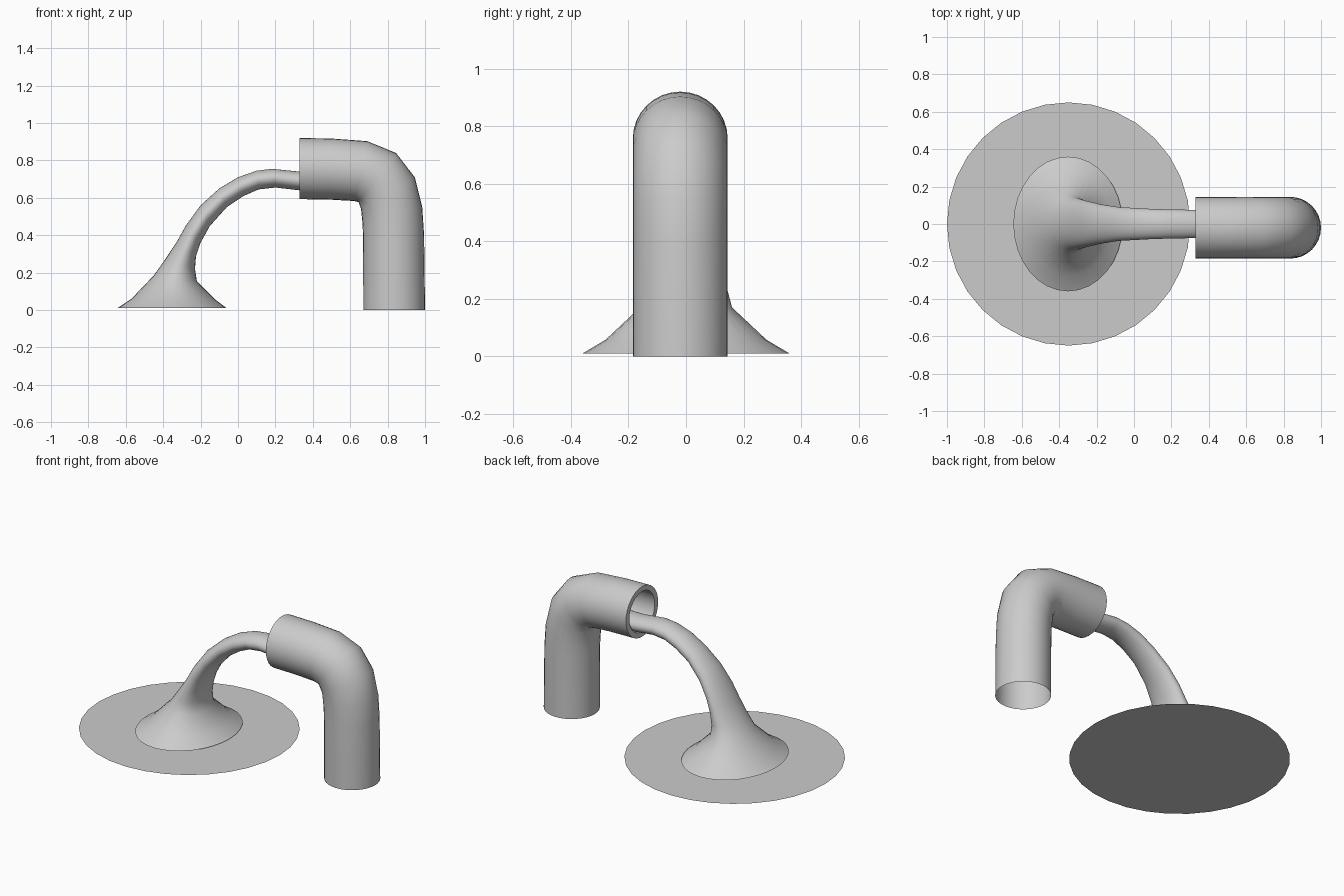
import bpy, bmesh, math
from mathutils import Vector


def loft(name, rings, y, sides=32, cap_start=False):
    """Skin elliptical rings; each ring = (x1, z1, x2, z2, half width in y)."""
    bm = bmesh.new()
    loops = []
    for x1, z1, x2, z2, w in rings:
        a, b = Vector((x1, y, z1)), Vector((x2, y, z2))
        mid, half = (a + b) / 2, (a - b) / 2
        loop = []
        for i in range(sides):
            t = 2 * math.pi * i / sides
            loop.append(bm.verts.new(mid + half * math.cos(t) + Vector((0, w * math.sin(t), 0))))
        loops.append(loop)
    for p, q in zip(loops, loops[1:]):
        for i in range(sides):
            j = (i + 1) % sides
            bm.faces.new((p[i], p[j], q[j], q[i]))
    if cap_start:
        bm.faces.new(loops[0])
    bmesh.ops.recalc_face_normals(bm, faces=bm.faces)
    mesh = bpy.data.meshes.new(name)
    bm.to_mesh(mesh)
    bm.free()
    obj = bpy.data.objects.new(name, mesh)
    bpy.context.collection.objects.link(obj)
    bpy.context.view_layer.objects.active = obj
    obj.select_set(True)
    bpy.ops.object.shade_smooth_by_angle(angle=math.radians(50))
    obj.select_set(False)
    return obj


# Bent pipe: recessed bore, rim, outer wall, elbow, open foot
loft("pipe", [
    (0.60, 0.887, 0.60, 0.627, 0.13),
    (0.33, 0.887, 0.33, 0.627, 0.13),
    (0.33, 0.920, 0.33, 0.593, 0.165),
    (0.50, 0.917, 0.50, 0.590, 0.165),
    (0.69, 0.903, 0.62, 0.583, 0.165),
    (0.845, 0.84, 0.645, 0.577, 0.165),
    (0.945, 0.71, 0.658, 0.54, 0.165),
    (0.985, 0.55, 0.666, 0.46, 0.165),
    (0.995, 0.40, 0.669, 0.38, 0.165),
    (1.0, 0.0, 0.67, 0.0, 0.165),
], y=-0.02, cap_start=True)

# Falling stream, flaring where it lands
loft("water_stream", [
    (0.56, 0.74, 0.56, 0.64, 0.075),
    (0.33, 0.74, 0.33, 0.64, 0.075),
    (0.18, 0.755, 0.20, 0.655, 0.078),
    (0.10, 0.745, 0.11, 0.645, 0.08),
    (0.00, 0.71, 0.03, 0.61, 0.085),
    (-0.10, 0.65, -0.06, 0.55, 0.09),
    (-0.20, 0.56, -0.15, 0.45, 0.105),
    (-0.28, 0.45, -0.20, 0.36, 0.12),
    (-0.33, 0.36, -0.225, 0.285, 0.13),
    (-0.39, 0.27, -0.23, 0.22, 0.14),
    (-0.45, 0.185, -0.22, 0.155, 0.16),
    (-0.57, 0.06, -0.12, 0.055, 0.28),
    (-0.645, 0.01, -0.06, 0.01, 0.36),
], y=0.0)

# Flat puddle
bpy.ops.mesh.primitive_circle_add(vertices=32, radius=0.65, fill_type='NGON',
                                  location=(-0.35, 0, 0))
bpy.context.object.name = "puddle"
